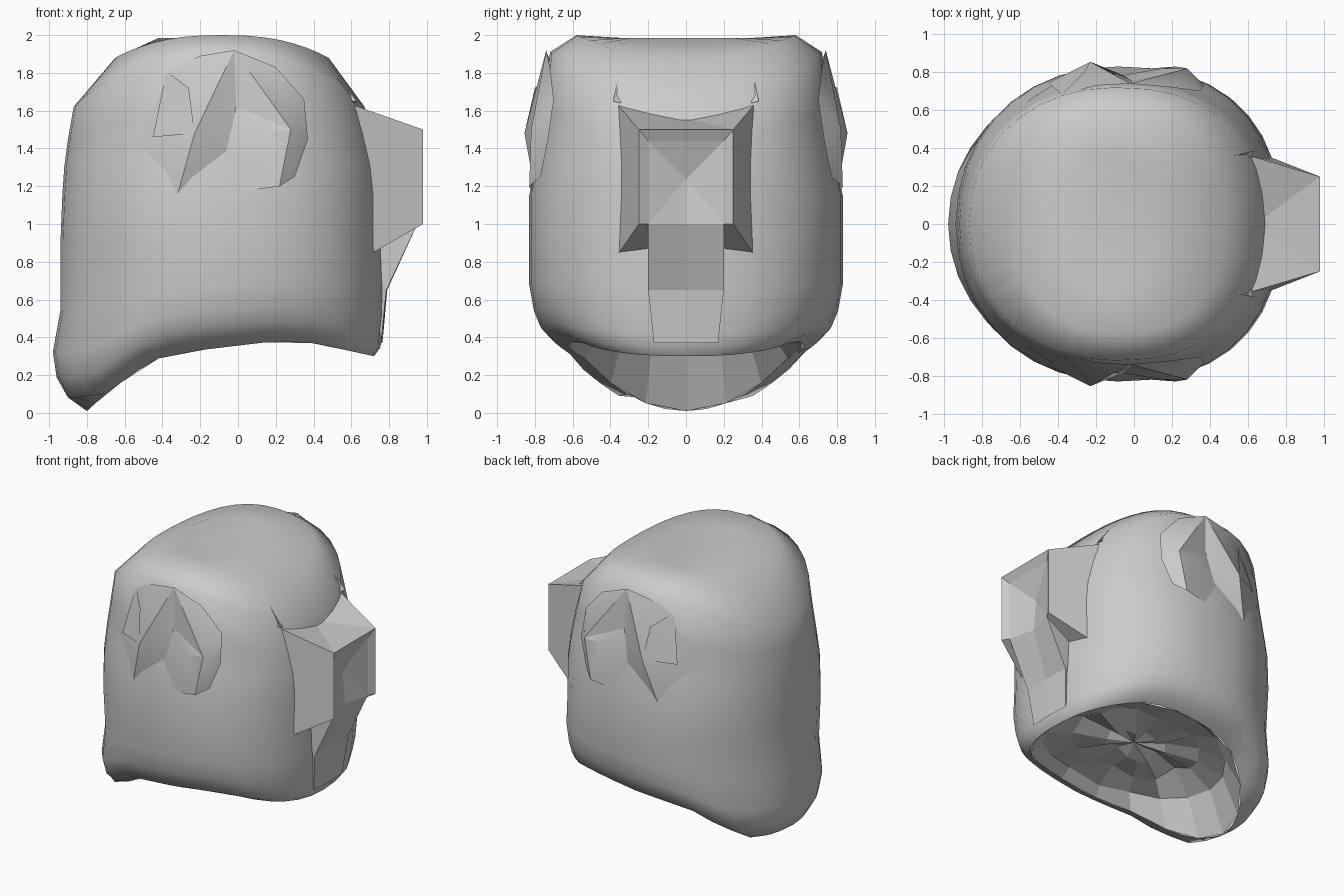
import bpy
import random
from math import cos, sin, pi, radians, copysign

cube = bpy.data.objects.get("Cube")
if cube:
    bpy.data.objects.remove(cube, do_unlink=True)

random.seed(4)

clay = bpy.data.materials.new("plain_grey")
clay.use_nodes = True
clay.diffuse_color = (0.6, 0.6, 0.6, 1)
clay.node_tree.nodes["Principled BSDF"].inputs["Base Color"].default_value = clay.diffuse_color


def make_object(name, verts, faces, smooth_angle=None):
    mesh = bpy.data.meshes.new(name)
    mesh.from_pydata(verts, [], faces)
    mesh.materials.append(clay)
    obj = bpy.data.objects.new(name, mesh)
    bpy.context.collection.objects.link(obj)
    bpy.ops.object.select_all(action="DESELECT")
    obj.select_set(True)
    bpy.context.view_layer.objects.active = obj
    bpy.ops.object.mode_set(mode="EDIT")
    bpy.ops.mesh.select_all(action="SELECT")
    bpy.ops.mesh.normals_make_consistent(inside=False)
    bpy.ops.object.mode_set(mode="OBJECT")
    if smooth_angle:
        bpy.ops.object.shade_smooth_by_angle(angle=radians(smooth_angle))
    return obj


def outline(left, right, half_depth, segments, left_power=1.0):
    """Oval, squarer on the right; also gives how far each point is towards an end."""
    points = []
    for i in range(segments):
        a = 2 * pi * i / segments
        power = 0.84 if cos(a) > 0 else left_power
        c, s = (copysign(abs(v) ** power, v) for v in (cos(a), sin(a)))
        points.append(((left + right) / 2 + c * (right - left) / 2, s * half_depth, c))
    return points


def ring_faces(rings, n):
    return [(r * n + i, r * n + (i + 1) % n, (r + 1) * n + (i + 1) % n, (r + 1) * n + i)
            for r in range(rings - 1) for i in range(n)]


RIM = [(-1, 0.01), (-0.8, 0.01), (-0.7, 0.1), (-0.46, 0.28),
       (-0.22, 0.33), (0.2, 0.38), (0.4, 0.37), (0.72, 0.3), (1, 0.3)]


def rise(x, part, level):
    """Height at a fraction of the way from the neck rim up to a level."""
    for (xa, za), (xb, zb) in zip(RIM, RIM[1:]):
        if x <= xb:
            base = za + (zb - za) * (x - xa) / (xb - xa)
            return base + part * (level - base)


# Head shell: upper rings are (left, right, half depth, height, drop at the ends)
UPPER = [(-0.42, 0.1, 0.36, 1.985, 0), (-0.65, 0.48, 0.58, 2.0, 0.12),
         (-0.87, 0.67, 0.72, 1.91, 0.29), (-0.9, 0.72, 0.75, 1.6, 0.15),
         (-0.92, 0.75, 0.79, 1.35, 0.05), (-0.93, 0.76, 0.83, 1.15, 0),
         (-0.94, 0.765, 0.83, 0.9, 0)]
# Lower rings are (left, right, half depth, fraction of the height above the rim)
LOWER = [(-0.94, 0.775, 0.83, 0.6), (-0.98, 0.77, 0.805, 0.35),
         (-0.96, 0.76, 0.77, 0.2), (-0.9, 0.755, 0.71, 0.08), (-0.8, 0.72, 0.62, 0)]
SEGMENTS = 36
verts = []
for left, right, depth, height, drop in UPPER:
    verts += [(x, y, height - drop * abs(c) ** 2.5)
              for x, y, c in outline(left, right, depth, SEGMENTS, 0.95)]
for left, right, depth, part in LOWER:
    verts += [(x, y, rise(x, part, 0.9)) for x, y, c in outline(left, right, depth, SEGMENTS)]
faces = ring_faces(len(UPPER) + len(LOWER), SEGMENTS) + [tuple(range(SEGMENTS))]
make_object("head_shell", verts, faces, 60)

# Crumpled, nearly level lining that closes the neck opening
LINING = [(-0.8, 0.72, 0.62, 0, 0), (-0.68, 0.64, 0.54, 0.6, 0.02),
          (-0.5, 0.45, 0.36, 1, 0.05), (-0.25, 0.2, 0.15, 1, 0.05)]
FOLDS = 18
LEVEL = 0.44
verts = []
for left, right, depth, part, crumple in LINING:
    verts += [(x, y, rise(x, part, LEVEL) + random.uniform(-crumple, crumple))
              for x, y, c in outline(left, right, depth, FOLDS)]
verts.append((0, 0, LEVEL))
last = (len(LINING) - 1) * FOLDS
faces = ring_faces(len(LINING), FOLDS)
faces += [(last + i, last + (i + 1) % FOLDS, len(verts) - 1) for i in range(FOLDS)]
make_object("neck_lining", verts, faces)

# Snout: a tapered box with a creased, sunken front and a wedge-shaped chin strip
ROOT_TOP, ROOT_LOW, LIP_TOP, LIP_LOW, PIT_TOP, PIT_LOW, CHIN, TIP, UNDER = range(9)
snout = []
for side in (-1, 1):
    snout += [(0.61, side * 0.36, 1.63), (0.7, side * 0.36, 0.84),
              (0.98, side * 0.25, 1.5), (0.98, side * 0.25, 1.0),
              (0.95, side * 0.2, 1.44), (0.95, side * 0.2, 1.0),
              (0.785, side * 0.2, 0.65), (0.757, side * 0.17, 0.37),
              (0.7, side * 0.2, 0.84)]
crease = [(0.64, 0, 1.56), (0.88, 0, 1.24), (0.9, 0, 1.0), (0.79, 0, 0.65), (0.765, 0, 0.37)]
BROW, PIT, MOUTH, CHIN_MID, TIP_MID = range(len(snout), len(snout) + len(crease))
half = UNDER + 1
faces = [(LIP_TOP, LIP_TOP + half, PIT_TOP + half, PIT_TOP), (PIT_TOP, PIT_TOP + half, PIT),
         (ROOT_TOP, BROW, LIP_TOP), (BROW, LIP_TOP + half, LIP_TOP),
         (BROW, ROOT_TOP + half, LIP_TOP + half)]
for o in (0, half):
    faces += [(ROOT_TOP + o, LIP_TOP + o, LIP_LOW + o, ROOT_LOW + o),
              (LIP_TOP + o, PIT_TOP + o, PIT_LOW + o, LIP_LOW + o),
              (PIT_TOP + o, PIT, PIT_LOW + o), (PIT, MOUTH, PIT_LOW + o),
              (PIT_LOW + o, MOUTH, CHIN_MID, CHIN + o),
              (CHIN + o, CHIN_MID, TIP_MID, TIP + o),
              (LIP_LOW + o, PIT_LOW + o, UNDER + o, ROOT_LOW + o),
              (PIT_LOW + o, CHIN + o, UNDER + o), (CHIN + o, TIP + o, UNDER + o)]
make_object("snout", snout + crease, faces)

# Ears: folded lobes described by named points on the +y side
EAR = {"top": (-0.02, 0.74, 1.92), "crown": (0.2, 0.72, 1.83), "back": (0.35, 0.7, 1.66),
       "heel": (0.37, 0.73, 1.45), "low": (0.3, 0.77, 1.25), "tip": (0.22, 0.83, 1.2),
       "notch": (-0.06, 0.785, 1.39), "flap": (0.15, 0.82, 1.49),
       "ridge": (-0.23, 0.855, 1.48), "root": (-0.33, 0.79, 1.12),
       "cheek": (-0.56, 0.65, 1.43), "temple": (-0.5, 0.62, 1.7),
       "fold": (-0.38, 0.68, 1.81), "brow": (-0.2, 0.73, 1.89),
       "valley": (-0.01, 0.755, 1.62), "lobe": (0.28, 0.82, 1.5),
       "pleat": (-0.26, 0.8, 1.72), "hem": (-0.45, 0.745, 1.46)}
FANS = {"ridge": "root cheek temple fold brow top valley notch root",
        "lobe": "valley top crown back heel low tip flap valley",
        "flap": "valley notch tip", "notch": "tip root", "pleat": "fold hem ridge"}
names = list(EAR)
ear_faces = []
for hub, loop in FANS.items():
    loop = [names.index(n) for n in loop.split()]
    ear_faces += [(names.index(hub), a, b) for a, b in zip(loop, loop[1:])]
for label, side in (("front", -1), ("back", 1)):
    points = [(x, y * side, z) for x, y, z in EAR.values()]
    make_object(label + "_ear", points, ear_faces, 20)
    # Small brow nick above the snout
    nick = [(0.53, 0.36, 1.77), (0.63, 0.385, 1.65), (0.62, 0.345, 1.64), (0.5, 0.36, 1.65)]
    make_object(label + "_brow_nick", [(x, y * side, z) for x, y, z in nick],
                [(0, 1, 2), (0, 2, 3), (0, 3, 1), (1, 3, 2)])
